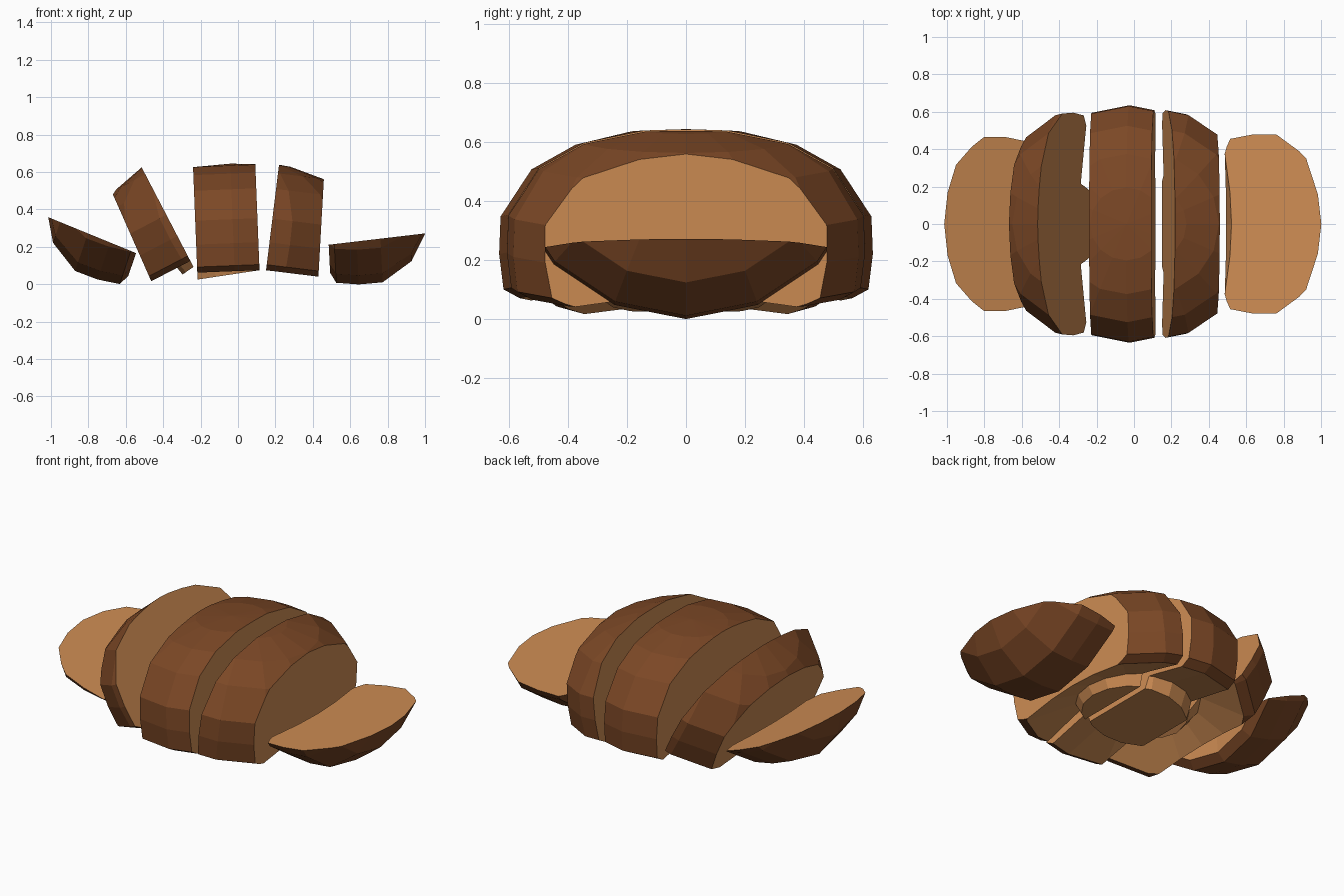
import bpy, bmesh, math
from mathutils import Matrix, Vector

if "Cube" in bpy.data.objects:
    bpy.data.objects.remove(bpy.data.objects["Cube"])

SIDES = 16


def material(name, rgb):
    m = bpy.data.materials.new(name)
    m.diffuse_color = (*rgb, 1)
    m.use_nodes = True
    m.node_tree.nodes["Principled BSDF"].inputs["Base Color"].default_value = m.diffuse_color
    return m


SKIN = material("brown_skin", (0.20, 0.064, 0.019))
FLESH = material("tan_flesh", (0.62, 0.265, 0.088))

# Half profile (radius, height): domed skin, rolled rim, hollow underside, stem stub
PROFILE = [(0.195, 0.635), (0.375, 0.592), (0.525, 0.508), (0.63, 0.348),
           (0.635, 0.22), (0.62, 0.10), (0.565, 0.07),
           (0.295, 0.135), (0.27, 0.055)]
SKIN_BANDS = 6


def whole_cap():
    """Closed lathe of the uncut mushroom cap."""
    bm = bmesh.new()
    top = bm.verts.new((0, 0, 0.645))
    rings = []
    for k, (r, z) in enumerate(PROFILE):
        ring = []
        for i in range(SIDES):
            a = 2 * math.pi * i / SIDES
            x, y = r * math.cos(a), r * math.sin(a)
            # the stub is cut off at a slight slant
            tilt = 0.11 * x if k == len(PROFILE) - 1 else 0
            ring.append(bm.verts.new((x, y, z + tilt)))
        rings.append(ring)
    for i in range(SIDES):
        j = (i + 1) % SIDES
        bm.faces.new((top, rings[0][i], rings[0][j]))
        for k in range(len(rings) - 1):
            a, b = rings[k], rings[k + 1]
            f = bm.faces.new((a[i], b[i], b[j], a[j]))
            f.material_index = 0 if k < SKIN_BANDS else 1
    bm.faces.new(rings[-1][::-1]).material_index = 1
    return bm


def cut(bm, line, keep_right):
    """Cut along a line (x, z, x, z) seen from the front and close with flesh."""
    x0, z0, x1, z1 = line
    normal = Vector((z1 - z0, 0, x0 - x1)).normalized()
    res = bmesh.ops.bisect_plane(
        bm, geom=bm.verts[:] + bm.edges[:] + bm.faces[:], dist=1e-6,
        plane_co=(x0, 0, z0), plane_no=normal,
        clear_inner=keep_right, clear_outer=not keep_right)
    edges = [e for e in res["geom_cut"] if isinstance(e, bmesh.types.BMEdge)]
    for f in bmesh.ops.edgeloop_fill(bm, edges=edges)["faces"]:
        f.material_index = 1


def piece(name, left, right, angle, x, z):
    bm = whole_cap()
    if left:
        cut(bm, left, True)
    if right:
        cut(bm, right, False)
    bmesh.ops.recalc_face_normals(bm, faces=bm.faces[:])
    # positive angle leans the top to the left in the front view
    bm.transform(Matrix.Translation((x, 0, z))
                 @ Matrix.Rotation(math.radians(-angle), 4, 'Y'))
    me = bpy.data.meshes.new(name)
    bm.to_mesh(me)
    bm.free()
    me.materials.append(SKIN)
    me.materials.append(FLESH)
    bpy.context.collection.objects.link(bpy.data.objects.new(name, me))


# Four cut lines, then the five pieces fanned out
C1 = (-0.435, 0.08, -0.405, 0.55)
C2 = (-0.20, 0.0, -0.20, 0.6)
C3 = (0.133, 0.0, 0.133, 0.6)
C4 = (0.415, 0.07, 0.381, 0.58)

piece("left_end", None, C1, 71.4, -0.340, 0.557)
piece("left_slice", C1, C2, 27.5, -0.045, 0.155)
piece("middle_slice", C2, C3, 2.3, -0.015, 0.0)
piece("right_slice", C3, C4, -7.0, 0.0095, 0.0215)
piece("right_end", C4, None, -87.1, 0.394, 0.622)
